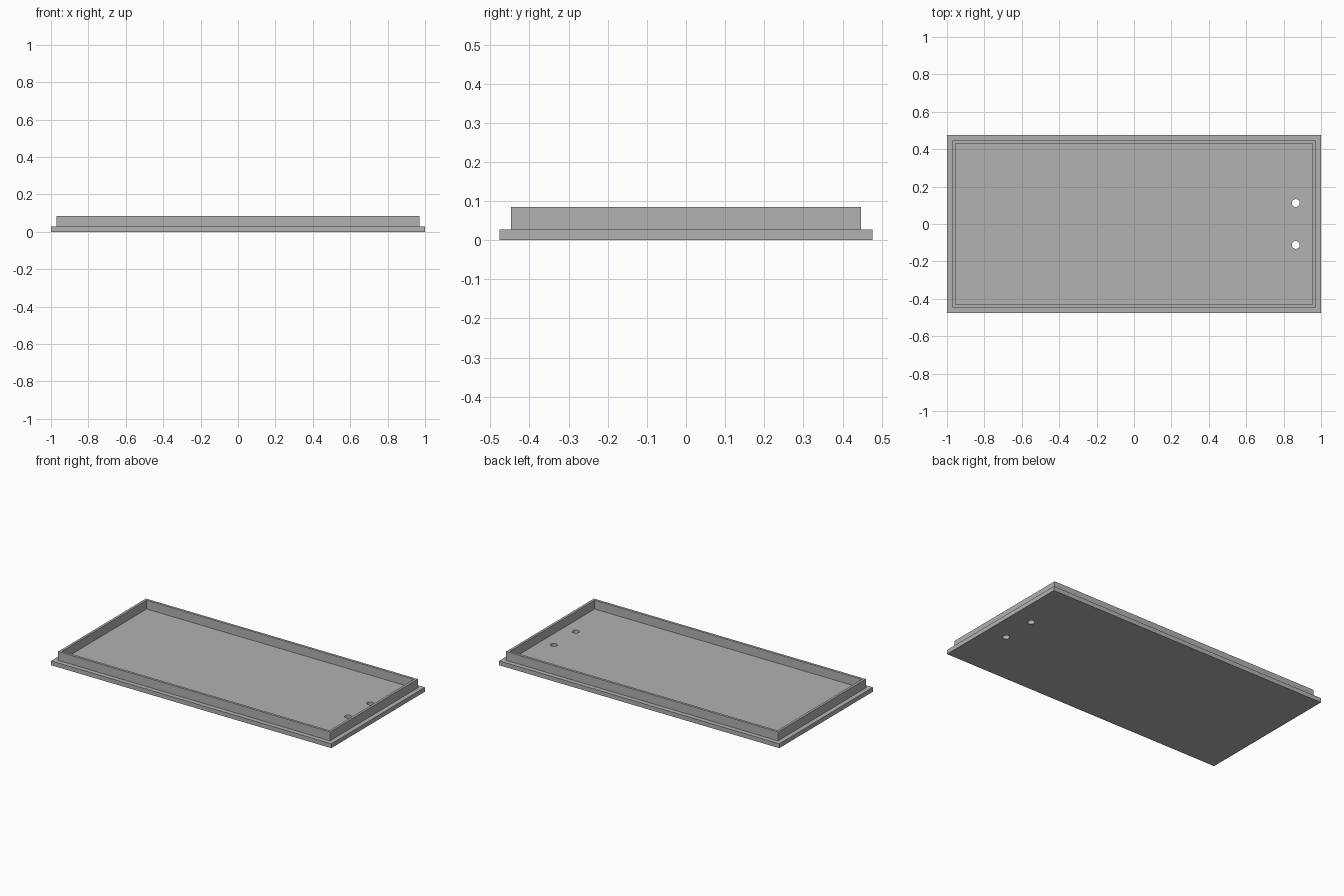
import bpy
import bmesh
from mathutils import Matrix, Vector

default = bpy.data.objects.get("Cube")
if default:
    bpy.data.objects.remove(default, do_unlink=True)

WIDTH, DEPTH = 2.0, 0.954
PLATE_H, TOTAL_H = 0.028, 0.085
LEDGE, WALL = 0.03, 0.016
HOLE_X, HOLE_Y, HOLE_R = 0.865, 0.112, 0.021

# Single grey material
grey = bpy.data.materials.new("grey")
grey.use_nodes = True
colour = (0.445, 0.445, 0.445, 1.0)
grey.diffuse_color = colour
grey.node_tree.nodes["Principled BSDF"].inputs["Base Color"].default_value = colour


def mesh_object(name, bm):
    bmesh.ops.recalc_face_normals(bm, faces=bm.faces)
    mesh = bpy.data.meshes.new(name)
    bm.to_mesh(mesh)
    bm.free()
    mesh.materials.append(grey)
    obj = bpy.data.objects.new(name, mesh)
    bpy.context.collection.objects.link(obj)
    return obj


# Lid: base plate, with a raised rim set in from its edge
bm = bmesh.new()
bmesh.ops.create_cube(bm, size=1)
bmesh.ops.scale(bm, vec=(WIDTH, DEPTH, PLATE_H), verts=bm.verts)
bmesh.ops.translate(bm, vec=(0, 0, PLATE_H / 2), verts=bm.verts)
bm.normal_update()
top = max(bm.faces, key=lambda f: f.calc_center_median().z)
bmesh.ops.inset_region(bm, faces=[top], thickness=LEDGE, use_even_offset=True)
ring = bmesh.ops.inset_region(bm, faces=[top], thickness=WALL, use_even_offset=True)["faces"]
raised = bmesh.ops.extrude_face_region(bm, geom=ring)["geom"]
rim_verts = [v for v in raised if isinstance(v, bmesh.types.BMVert)]
bmesh.ops.translate(bm, vec=Vector((0, 0, TOTAL_H - PLATE_H)), verts=rim_verts)
lid = mesh_object("lid_tray", bm)

# Two round through holes near the left end
bm = bmesh.new()
for side in (-1, 1):
    bmesh.ops.create_cone(bm, cap_ends=True, segments=32, radius1=HOLE_R, radius2=HOLE_R,
                          depth=0.2, matrix=Matrix.Translation((HOLE_X, side * HOLE_Y, 0)))
cutter = mesh_object("hole_cutter", bm)
cutter.hide_render = True

cut = lid.modifiers.new("holes", "BOOLEAN")
cut.operation = "DIFFERENCE"
cut.solver = "EXACT"
cut.object = cutter
bpy.ops.object.select_all(action="DESELECT")
bpy.context.view_layer.objects.active = lid
lid.select_set(True)
bpy.ops.object.modifier_apply(modifier=cut.name)
bpy.data.objects.remove(cutter, do_unlink=True)

# Smooth hole walls, crisp edges elsewhere
bpy.ops.object.shade_smooth_by_angle()
